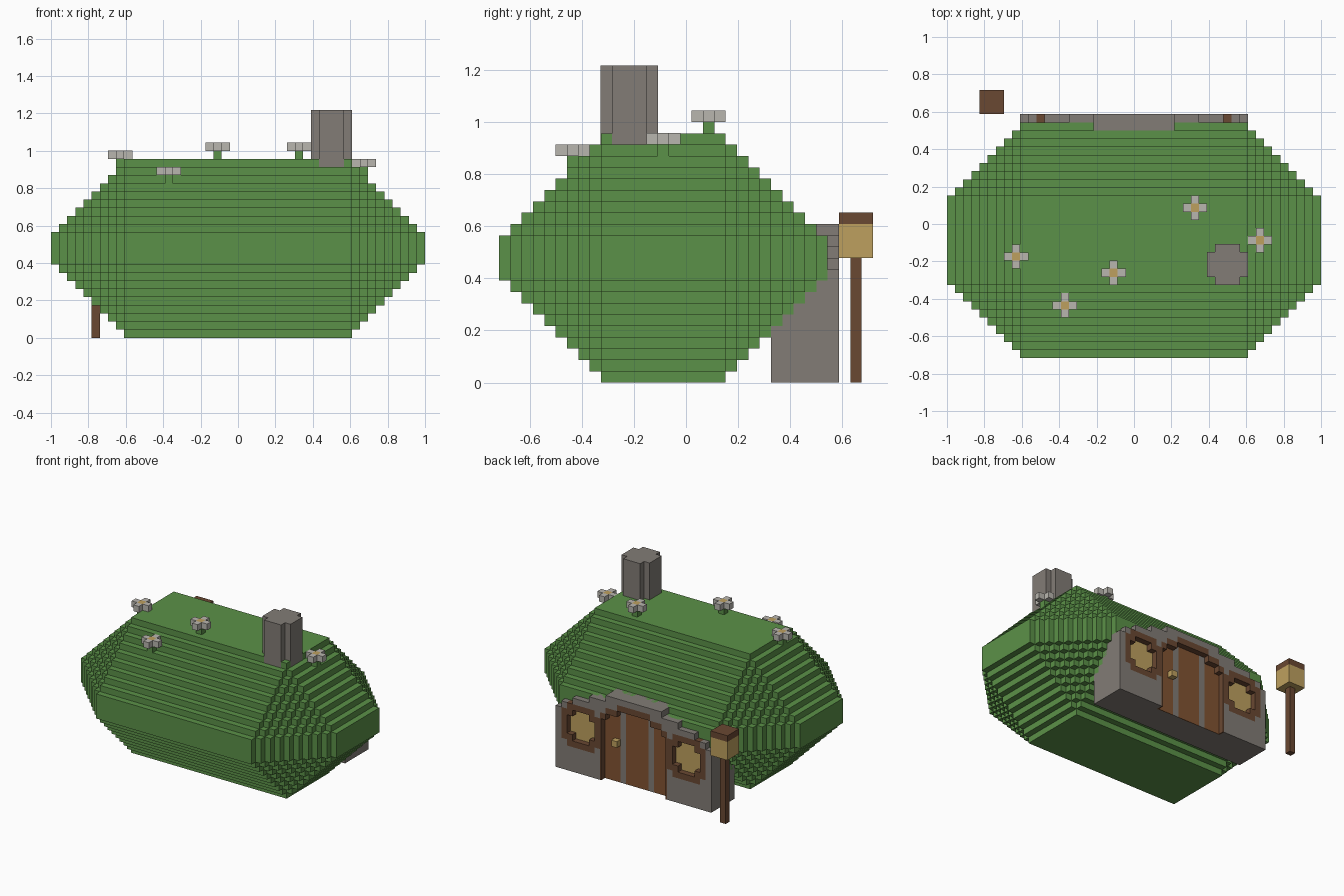
import bpy, bmesh
from mathutils import Vector

U = 2 / 46  # size of one block

if "Cube" in bpy.data.objects:
    bpy.data.objects.remove(bpy.data.objects["Cube"], do_unlink=True)


def material(name, rgb):
    m = bpy.data.materials.new(name)
    m.use_nodes = True
    m.diffuse_color = (*rgb, 1)
    m.node_tree.nodes["Principled BSDF"].inputs["Base Color"].default_value = (*rgb, 1)
    return m


GRASS = material("grass green", (0.105, 0.283, 0.065))
STONE = material("stone grey", (0.223, 0.202, 0.181))
PETAL = material("petal pale grey", (0.485, 0.468, 0.429))
DARK = material("dark wood", (0.144, 0.065, 0.032))
PLANK = material("door wood", (0.223, 0.088, 0.032))
GLOW = material("warm yellow", (0.515, 0.352, 0.114))


def finish(name, bm, mats):
    bmesh.ops.recalc_face_normals(bm, faces=bm.faces)
    me = bpy.data.meshes.new(name)
    bm.to_mesh(me)
    bm.free()
    for m in mats:
        me.materials.append(m)
    ob = bpy.data.objects.new(name, me)
    bpy.context.collection.objects.link(ob)
    return ob


def add_prism(bm, outline, z0, z1, mat=0):
    """Vertical prism from an outline, all in block units."""
    base = bm.faces.new([bm.verts.new((x * U, y * U, z0 * U)) for x, y in outline])
    base.material_index = mat
    top = bmesh.ops.extrude_face_region(bm, geom=[base], use_keep_orig=True)["geom"]
    bmesh.ops.translate(bm, vec=Vector((0, 0, (z1 - z0) * U)),
                        verts=[g for g in top if isinstance(g, bmesh.types.BMVert)])
    for g in top:
        if isinstance(g, bmesh.types.BMFace):
            g.material_index = mat
            for e in g.edges:
                for f in e.link_faces:
                    f.material_index = mat


def add_box(bm, x0, x1, y0, y1, z0, z1, mat=0):
    add_prism(bm, [(x0, y0), (x1, y0), (x1, y1), (x0, y1)], z0, z1, mat)


def box(name, mat, *size):
    bm = bmesh.new()
    add_box(bm, *size)
    return finish(name, bm, [mat])


def stepped_outline(hx, hy, steps, cx=0, cy=0):
    """Rectangle grown by a number of blocks, with staircase corners."""
    quarter = []
    for k in range(steps + 1):
        if k:
            quarter.append((hx + steps - k, hy + k - 1))
        quarter.append((hx + steps - k, hy + k))
    pts = quarter + [(-x, y) for x, y in reversed(quarter)]
    pts += [(-x, -y) for x, y in quarter] + [(x, -y) for x, y in reversed(quarter)]
    return [(x + cx, y + cy) for x, y in pts]


# Grassy mound: stepped layers, widest in the middle
bm = bmesh.new()
for level in range(9):
    add_prism(bm, stepped_outline(14, 5.5, level, 0, -2), level, level + 1)
    add_prism(bm, stepped_outline(14, 5.5, level, 0, -2), 21 - level, 22 - level)
add_prism(bm, stepped_outline(14, 5.5, 9, 0, -2), 9, 13)
finish("mound", bm, [GRASS])

# Chimney with notched corners
bm = bmesh.new()
add_prism(bm, stepped_outline(1.53, 1.53, 1, 11.5, -5), 21, 28)
finish("chimney", bm, [STONE])

# Flowers: centre x, centre y, level of the petals
for i, (x, y, z) in enumerate([(-14.5, -4, 22), (-2.5, -6, 23), (7.5, 2, 23),
                               (15.5, -2, 21), (-8.5, -10, 20)], 1):
    box(f"flower_stem_{i}", GRASS, x - .5, x + .5, y - .5, y + .5, z - 1, z)
    bm = bmesh.new()
    for dx, dy in ((1, 0), (-1, 0), (0, 1), (0, -1)):
        add_box(bm, x + dx - .5, x + dx + .5, y + dy - .5, y + dy + .5, z, z + 1.01)
    finish(f"flower_petals_{i}", bm, [PETAL])
    box(f"flower_centre_{i}", GLOW, x - .5, x + .5, y - .5, y + .5, z, z + 1.01)


# House wall: heights by distance from the middle
def wall_top(c):
    return 14 if c < 5 else 13 if c < 8 else 12 if c < 11 else 11 if c < 13 else 10


def door_top(c):
    return 12 if c < 3 else 11 if c < 5 else 10 if c < 6 else 0


def facing(c, z):
    """Block in the facing layer: 0 stone, 1 dark frame, None opening."""
    if c < 6:
        return None if z < door_top(c) else 1 if z == door_top(c) else 0
    dx, dz = abs(c - 9), abs(z - 7)
    if dx <= 3 and dz <= 3 and dx + dz < 6:
        return None if dx <= 2 and dz <= 2 and dx + dz < 4 else 1
    return 0


wall, front = bmesh.new(), bmesh.new()
for c in range(14):
    for x in (c, -c - 1):
        add_box(wall, x, x + 1, 7.5, 12.5, 0, wall_top(c))
        start = 0
        for z in range(1, wall_top(c) + 1):  # merge equal blocks into runs
            kind = facing(c, start)
            if z == wall_top(c) or facing(c, z) != kind:
                if kind is not None:
                    add_box(front, x, x + 1, 12.5, 13.5, start, z, kind)
                start = z
for mesh in (wall, front):
    bmesh.ops.remove_doubles(mesh, verts=mesh.verts, dist=1e-5)
finish("house_wall", wall, [STONE])
finish("wall_facing", front, [STONE, DARK])

# Door: planks with two stone-coloured strips, inside the opening
bm = bmesh.new()
for c in range(6):
    for x in (c, -c - 1):
        add_box(bm, x, x + 1, 12.4, 12.55, 0, door_top(c), 1 if c == 2 else 0)
finish("door", bm, [PLANK, STONE])
box("door_knob", GLOW, 3, 4, 12.5, 13.5, 6, 7)
for side, x in (("left", 5.8), ("right", -6)):
    box(f"door_jamb_{side}", DARK, x, x + .2, 12.5, 13.51, 0, 10)

# Windows: glowing panes behind the frames
for side, x in (("left", 9.5), ("right", -9.5)):
    box(f"window_pane_{side}", GLOW, x - 2.5, x + 2.5, 12.4, 12.55, 5, 10)

# Lantern on a post
box("lantern_post", DARK, -18, -17, 14.5, 15.5, 0, 11)
box("lantern_light", GLOW, -19, -16, 13.5, 16.5, 11, 14)
box("lantern_cap", DARK, -19, -16, 13.5, 16.5, 14, 15)
